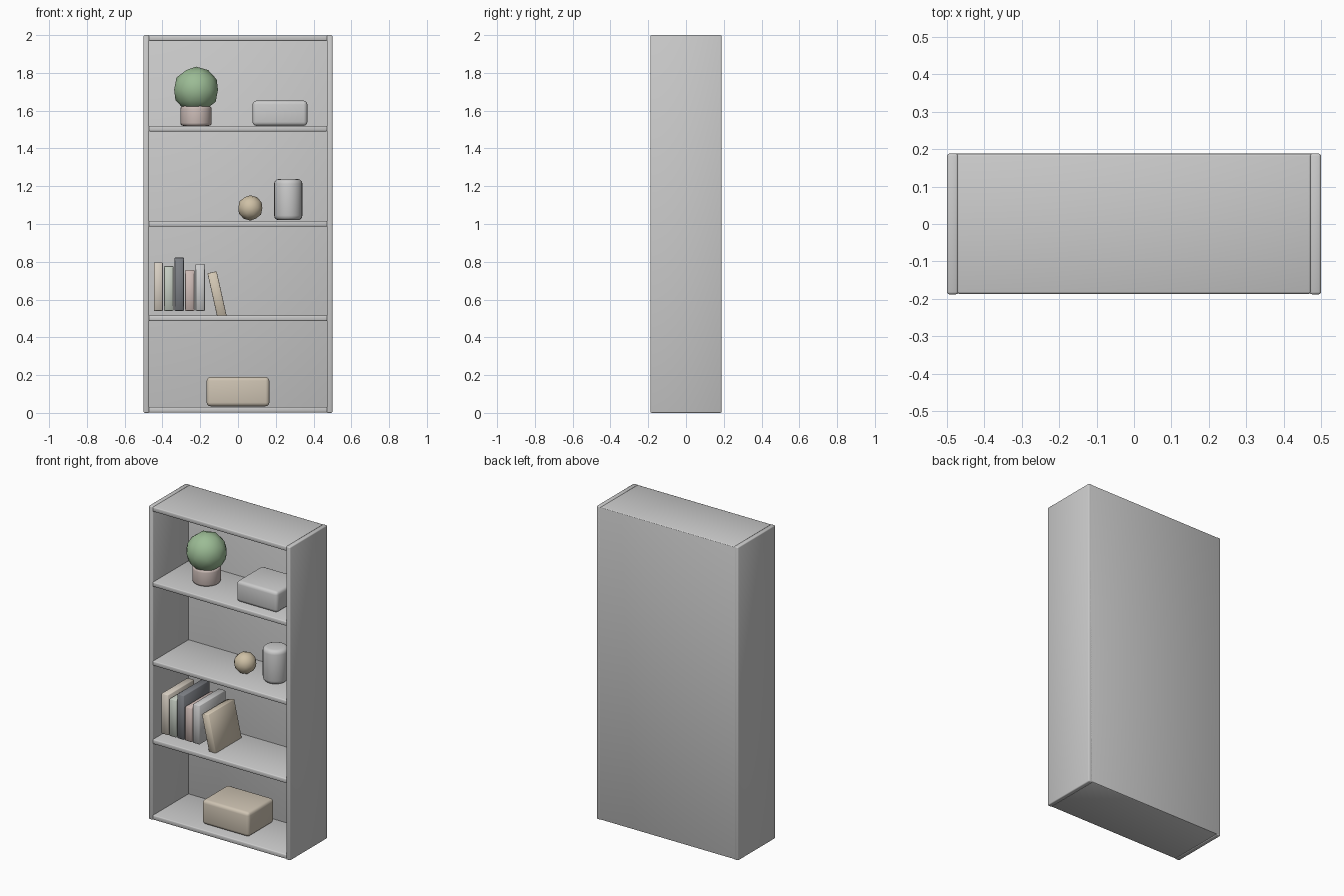
import bpy, math

if "Cube" in bpy.data.objects:
    bpy.data.objects.remove(bpy.data.objects["Cube"])


def finish(o, name, color=None, bevel=0, segments=2):
    o.name = name
    if bevel:
        bpy.ops.object.transform_apply(location=False, rotation=False, scale=True)
        b = o.modifiers.new("bevel", 'BEVEL')
        b.width, b.segments = bevel, segments
        b.limit_method = 'ANGLE'
        bpy.ops.object.modifier_apply(modifier=b.name)
    if color:
        m = bpy.data.materials.new(name + "_colour")
        m.diffuse_color = (*color, 1)
        m.use_nodes = True
        m.node_tree.nodes["Principled BSDF"].inputs["Base Color"].default_value = m.diffuse_color
        o.data.materials.append(m)
    bpy.ops.object.shade_smooth_by_angle(angle=math.radians(50))
    return o


def box(name, x, y, z, color=None, bevel=0.006, segments=2):
    # x, y, z are (min, max) ranges
    ranges = (x, y, z)
    bpy.ops.mesh.primitive_cube_add(size=1, location=[(a + b) / 2 for a, b in ranges])
    o = bpy.context.object
    o.scale = [b - a for a, b in ranges]
    return finish(o, name, color, bevel, segments)


def cylinder(name, x, y, r, z0, z1, bevel, color=None):
    bpy.ops.mesh.primitive_cylinder_add(vertices=24, radius=r, depth=z1 - z0,
                                        location=(x, y, (z0 + z1) / 2))
    return finish(bpy.context.object, name, color, bevel, 3)


def ball(name, loc, r, color):
    bpy.ops.mesh.primitive_ico_sphere_add(subdivisions=2, radius=r, location=loc)
    return finish(bpy.context.object, name, color)


# Case: two sides, back panel, five boards
D = 0.188
for name, s in (("left_side", -1), ("right_side", 1)):
    box(name, (s * 0.485 - 0.015, s * 0.485 + 0.015), (-D, D), (0, 2))
box("back_panel", (-0.49, 0.49), (0.17, D), (0.003, 1.997), bevel=0.003)
for i, z in enumerate((0.017, 0.501, 1.001, 1.505, 1.984)):
    box(f"shelf_{i + 1}", (-0.473, 0.473), (-D + 0.001, D - 0.001), (z - 0.015, z + 0.015))

# Storage boxes
box("low_storage_box", (-0.166, 0.166), (-0.13, 0.13), (0.035, 0.19), (0.62, 0.55, 0.45), 0.02, 3)
box("top_storage_box", (0.077, 0.367), (-0.13, 0.13), (1.52, 1.653), (0.72, 0.72, 0.71), 0.02, 3)

# Potted plant
cylinder("plant_pot", -0.222, 0, 0.083, 1.52, 1.625, 0.015, (0.6, 0.5, 0.47))
ball("foliage", (-0.222, 0, 1.711), 0.122, (0.33, 0.5, 0.3))

# Ornaments
ball("ornament_ball", (0.065, -0.02, 1.085), 0.067, (0.62, 0.53, 0.38))
cylinder("vase", 0.266, 0, 0.075, 1.02, 1.238, 0.025, (0.75, 0.75, 0.76))

# Upright books: top height and colour
books = [(0.797, (0.68, 0.62, 0.54)), (0.777, (0.55, 0.6, 0.53)), (0.822, (0.2, 0.21, 0.23)),
         (0.757, (0.62, 0.5, 0.47)), (0.788, (0.7, 0.71, 0.7))]
for i, (top, col) in enumerate(books):
    x = -0.422 + i * 0.0555
    box(f"book_{i + 1}", (x - 0.024, x + 0.024), (-0.136, 0.126), (0.54, top), col, 0.003, 1)

# Leaning book
lean = box("leaning_book", (-0.136, -0.086), (-0.136, 0.126), (0.507, 0.747), (0.66, 0.58, 0.46), 0.003, 1)
lean.rotation_euler.y = -0.22
